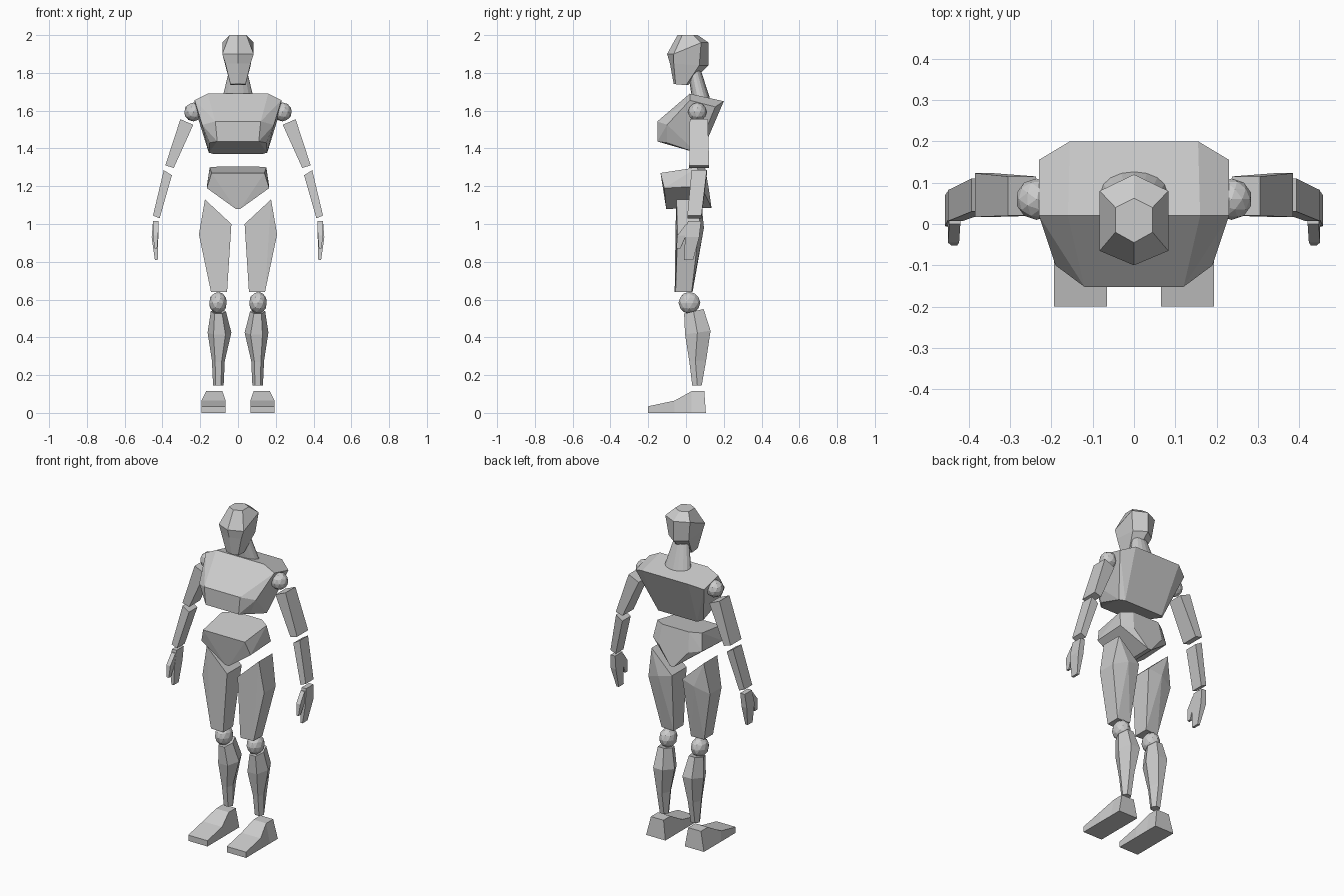
import bpy, bmesh, math
from mathutils import Matrix

if "Cube" in bpy.data.objects:
    bpy.data.objects.remove(bpy.data.objects["Cube"])


def finish(bm, name):
    bmesh.ops.recalc_face_normals(bm, faces=bm.faces)
    me = bpy.data.meshes.new(name)
    bm.to_mesh(me)
    bm.free()
    ob = bpy.data.objects.new(name, me)
    bpy.context.collection.objects.link(ob)
    return ob


def hull(name, pts):
    """Faceted convex block around a few corner points."""
    bm = bmesh.new()
    for p in pts:
        bm.verts.new(p)
    bmesh.ops.convex_hull(bm, input=bm.verts)
    bmesh.ops.dissolve_limit(bm, angle_limit=math.radians(4), verts=bm.verts, edges=bm.edges)
    return finish(bm, name)


def loft(name, rings):
    """Skin equal-length rings and cap both ends."""
    bm = bmesh.new()
    vs = [[bm.verts.new(p) for p in r] for r in rings]
    n = len(vs[0])
    for a, b in zip(vs, vs[1:]):
        for i in range(n):
            j = (i + 1) % n
            bm.faces.new((a[i], a[j], b[j], b[i]))
    bm.faces.new(vs[0])
    bm.faces.new(vs[-1])
    return finish(bm, name)


def ball(name, centre, radii):
    bm = bmesh.new()
    bmesh.ops.create_icosphere(bm, subdivisions=2, radius=1,
                               matrix=Matrix.LocRotScale(centre, None, radii))
    return finish(bm, name)


def both(pts):
    return [(s * x, y, z) for x, y, z in pts for s in (1, -1)]


def flip(pts, s):
    return [(s * x, y, z) for x, y, z in pts]


# Head: six-sided rings (half width, front, front side, back side, back, front z, back z)
def head_ring(w, yf, yfs, ybs, yb, zf, zb):
    return [(0, yf, zf), (w, yfs, zf), (w, ybs, zb), (0, yb, zb), (-w, ybs, zb), (-w, yfs, zf)]


loft("head", [head_ring(*r) for r in (
    (.04, -.065, -.055, 0, .01, 1.74, 1.735),
    (.067, -.085, -.065, .07, .12, 1.85, 1.84),
    (.083, -.10, -.065, .08, .12, 1.90, 1.96),
    (.045, -.045, -.02, .04, .062, 2.0, 2.0))])

# Neck: leaning oval cone
loft("neck", [[(rx * math.cos(a), y + ry * math.sin(a), z + dz * math.sin(a))
               for a in [i * math.tau / 16 for i in range(16)]]
              for rx, ry, y, z, dz in ((.083, .05, .08, 1.665, -.01), (.048, .035, .045, 1.81, 0))])

# Chest
hull("chest", both([
    (.16, .02, 1.69), (.23, .02, 1.655), (.155, .2, 1.65), (.23, .155, 1.62),
    (.12, -.152, 1.543), (.19, -.10, 1.525), (.11, -.152, 1.437), (.15, -.10, 1.43),
    (.155, .055, 1.378), (.13, .08, 1.37)]))

# Pelvis
hull("pelvis", both([
    (.14, -.135, 1.27), (.15, .06, 1.30), (.09, .10, 1.305),
    (.165, -.115, 1.19), (.165, .08, 1.20), (.10, .12, 1.19),
    (.012, -.105, 1.08), (.012, .135, 1.085)]))


def slab(sections):
    """Corner points from (x0, z0, x1, z1, front y, back y) end sections."""
    return [p for x0, z0, x1, z1, a, b in sections
            for p in ((x0, a, z0), (x0, b, z0), (x1, a, z1), (x1, b, z1))]


for side, s in (("left", 1), ("right", -1)):
    # Arm
    ball(side + "_shoulder", (s * .236, .06, 1.593), (.05, .05, .05))
    hull(side + "_upper_arm", flip(slab([(.305, 1.555, .237, 1.525, .02, .115),
                                         (.385, 1.31, .34, 1.297, .017, .123)]), s))
    hull(side + "_forearm", flip(slab([(.393, 1.285, .35, 1.258, .03, .11),
                                       (.45, 1.045, .415, 1.03, .007, .082)]), s))
    # Hand: palm, fingers and thumb
    loft(side + "_hand", [flip([(x0, a, z), (x1, a, z), (x1, b, z), (x0, b, z)], s)
                          for x0, x1, a, b, z in ((.42, .45, .01, .08, 1.015),
                                                  (.422, .457, -.005, .07, .93),
                                                  (.425, .44, -.01, .038, .81))])
    hull(side + "_thumb", flip(slab([(.42, 1.0, .447, 1.0, .0, .03),
                                     (.423, .94, .45, .94, -.045, .0),
                                     (.428, .87, .442, .87, -.052, -.03)]), s))
    # Thigh
    hull(side + "_thigh", flip([
        (.175, -.05, 1.13), (.175, .08, 1.13), (.207, -.045, .945), (.207, .065, .945),
        (.035, -.055, 1.0), (.035, .085, 1.0), (.12, .095, .98),
        (.143, -.055, .64), (.058, -.06, .64), (.143, .03, .64), (.058, .035, .64)], s))
    ball(side + "_knee", (s * .106, .018, .583), (.048, .058, .058))
    # Shin: six-sided rings (centre x, half width, front, side, back, front z, back z)
    loft(side + "_shin", [
        [(s * (c + k * w), y, z) for k, y, z in (
            (-.5, f, zf), (.5, f, zf), (1, m, (zf + zb) / 2), (.5, b, zb),
            (-.5, b, zb), (-1, m, (zf + zb) / 2))]
        for c, w, f, m, b, zf, zb in (
            (.104, .04, -.01, .04, .093, .525, .55),
            (.098, .063, -.005, .06, .13, .415, .435),
            (.104, .034, .018, .05, .107, .27, .28),
            (.104, .028, .033, .06, .083, .145, .145))])
    # Foot: stations along y (y at sole, y at top, top inner x, top outer x, top z)
    loft(side + "_foot", [
        [(s * .065, yb, .0), (s * .194, yb, .0), (s * xo, yt, z), (s * xi, yt, z)]
        for yb, yt, xi, xo, z in ((-.2, -.2, .065, .194, .035), (-.06, -.06, .065, .194, .065),
                                  (.03, .03, .083, .168, .115), (.105, .097, .083, .168, .115))])
